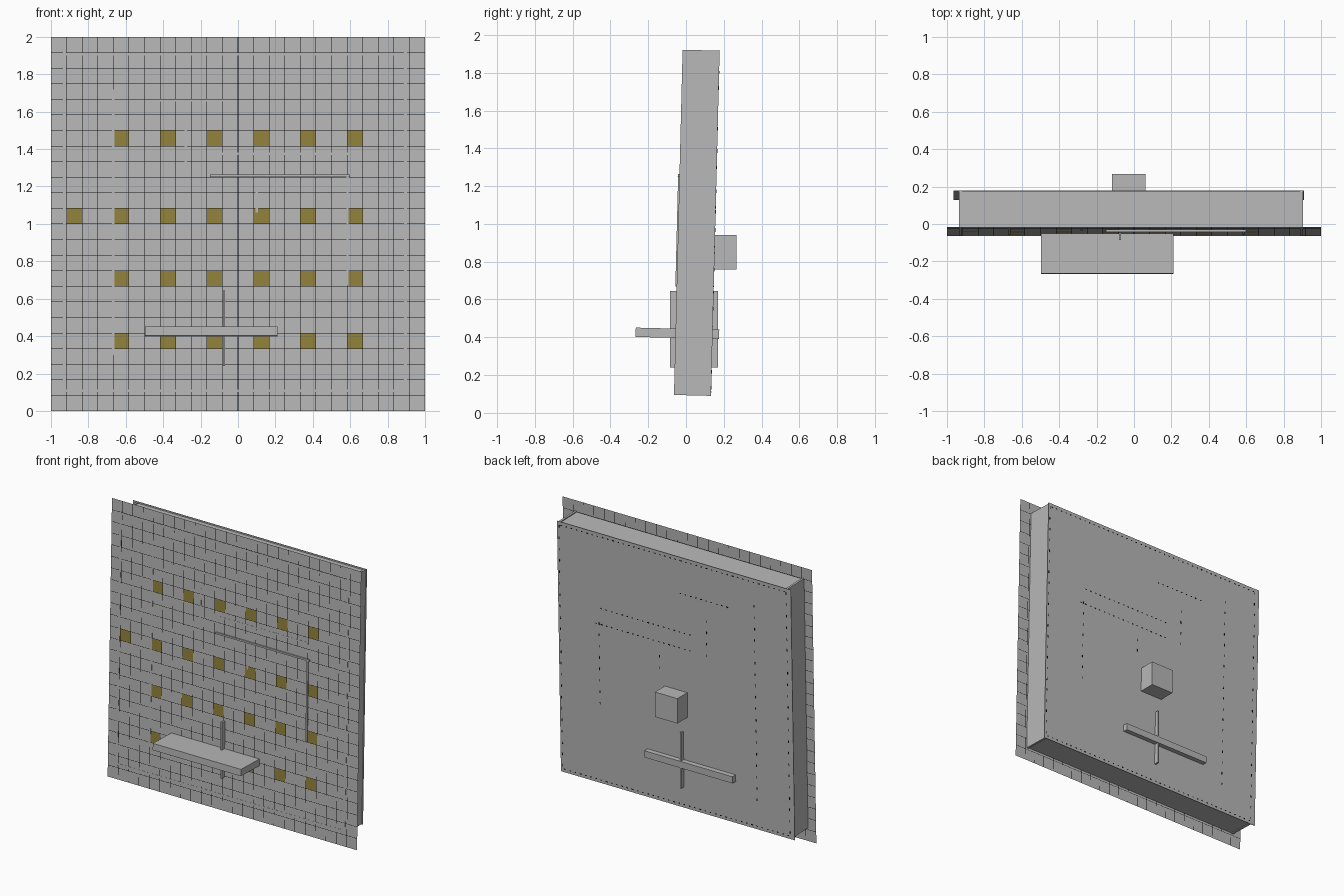
import bpy, bmesh

if "Cube" in bpy.data.objects:
    bpy.data.objects.remove(bpy.data.objects["Cube"])

TILT, Y0 = -0.025, -0.065      # panel leans back slightly
DEPTH, CELL = 0.195, 1 / 12    # panel depth, tile pitch


def material(name, rgb):
    m = bpy.data.materials.new(name)
    m.diffuse_color = (*rgb, 1)
    m.use_nodes = True
    m.node_tree.nodes["Principled BSDF"].inputs["Base Color"].default_value = m.diffuse_color
    return m


GREY = material("grey", (0.48, 0.48, 0.48))
OCHRE = material("ochre", (0.29, 0.225, 0.045))
BLACK = material("black", (0.004, 0.004, 0.004))


def finish(bm, name, mats, tilted=True):
    me = bpy.data.meshes.new(name)
    bm.to_mesh(me)
    bm.free()
    for m in mats:
        me.materials.append(m)
    ob = bpy.data.objects.new(name, me)
    bpy.context.collection.objects.link(ob)
    if tilted:
        ob.location.y = Y0
        ob.rotation_euler.x = TILT
    return ob


def add_box(bm, x0, x1, y0, y1, z0, z1):
    verts = bmesh.ops.create_cube(bm, size=1)["verts"]
    for v in verts:
        v.co.x = x1 if v.co.x > 0 else x0
        v.co.y = y1 if v.co.y > 0 else y0
        v.co.z = z1 if v.co.z > 0 else z0


def box(name, *dims, mat=GREY, tilted=True):
    bm = bmesh.new()
    add_box(bm, *dims)
    return finish(bm, name, [mat], tilted)


# Tiled front sheet: 24 x 24 tiles, hairline joints, some ochre tiles
gap = 0.0014
cuts = [0.0]
for k in range(1, 24):
    cuts += [k * CELL - gap, k * CELL + gap]
cuts.append(2.0)
ochre = {(c, r) for r in (4, 8, 12, 17) for c in range(4, 20, 3)} | {(1, 12)}
bm = bmesh.new()
grid = [[bm.verts.new((x - 1, 0, z)) for x in cuts] for z in cuts]
for r in range(len(cuts) - 1):
    for c in range(len(cuts) - 1):
        f = bm.faces.new((grid[r][c], grid[r][c + 1], grid[r + 1][c + 1], grid[r + 1][c]))
        if r % 2 or c % 2:
            f.material_index = 2
        elif (c // 2, r // 2) in ochre:
            f.material_index = 1
finish(bm, "tiled_front", [GREY, OCHRE, BLACK])

# Back panel
box("back_panel", -0.965, 0.91, DEPTH - 0.004, DEPTH, 0.093, 1.925)

# Outer frame walls
F = -0.001
box("left_wall", -0.935, -0.92, F, DEPTH, 0.095, 1.922)
box("right_wall", 0.888, 0.903, F, DEPTH, 0.095, 1.922)
box("top_wall", -0.935, 0.903, F, DEPTH, 1.9, 1.915)
box("bottom_wall", -0.935, 0.903, F, DEPTH, 0.1, 0.115)

# Inner divider walls: horizontal (z, x0, x1, front) and vertical (x, z0, z1, front)
T = 0.006
rows = [(1.258, -0.15, 0.6, -0.010), (1.375, -0.15, 0.585, F), (1.66, -0.455, -0.07, F)]
cols = [(0.585, 0.67, 1.258, -0.008), (-0.667, 0.3, 1.72, F), (-0.28, 1.25, 1.54, F),
        (0.1, 1.06, 1.2, F)]
for z, a, b, front in rows:
    box("divider_row", a, b, front, DEPTH - 0.002, z - T, z + T)
for x, a, b, front in cols:
    box("divider_column", x - T, x + T, front, DEPTH - 0.002, a, b)

# Small dark joint marks on the back, following the walls
bm = bmesh.new()
y0, y1 = DEPTH, DEPTH + 0.001
for z, a, b in [r[:3] for r in rows] + [(1.9, -0.92, 0.89), (0.115, -0.92, 0.89)]:
    for i in range(int((b - a) / (CELL / 2)) + 1):
        x = a + i * CELL / 2
        add_box(bm, x, x + 0.012, y0, y1, z - 0.003, z + 0.003)
for x, a, b in [c[:3] for c in cols] + [(-0.927, 0.13, 1.88), (0.895, 0.13, 1.88)]:
    for i in range(int((b - a) / CELL) + 1):
        z = a + i * CELL
        add_box(bm, x - 0.003, x + 0.003, y0, y1, z, z + 0.018)
finish(bm, "back_joint_marks", [BLACK])

# Shelf passing through the panel, upright fin and rear block
box("shelf", -0.497, 0.21, -0.212, 0.23, 0.397, 0.446)
box("upright_fin", -0.081, -0.069, -0.085, 0.17, 0.24, 0.645, tilted=False)
box("rear_block", -0.118, 0.062, 0.087, 0.267, 0.76, 0.94, tilted=False)
